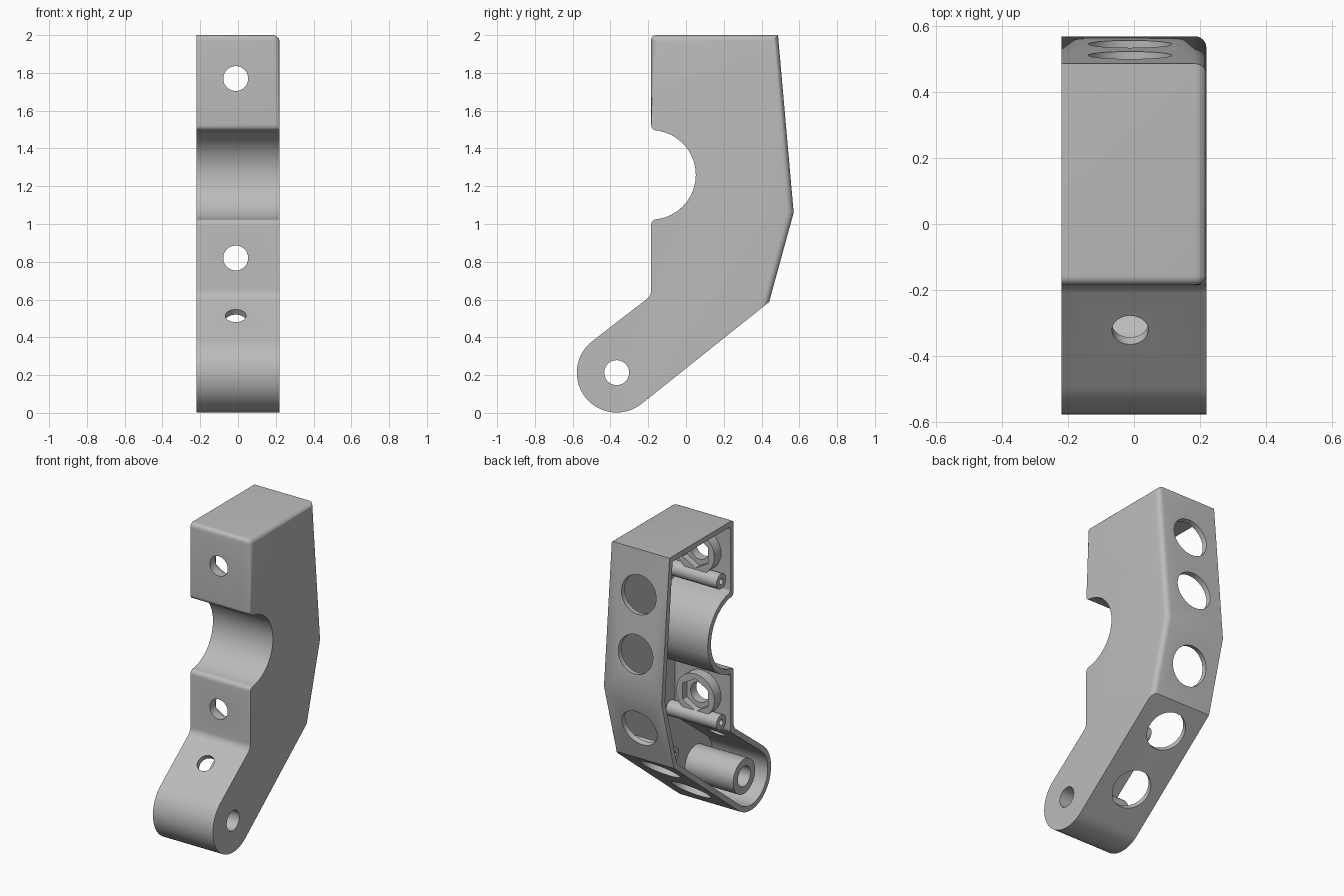
import bpy, bmesh, math
from mathutils import Vector

cube = bpy.data.objects.get("Cube")
if cube:
    bpy.data.objects.remove(cube, do_unlink=True)

HALF, WALL, AXIS_X = 0.22, 0.035, -0.012
PIVOT, PIVOT_R = Vector((-0.367, 0.213)), 0.211

grey = bpy.data.materials.new("light_grey")
grey.use_nodes = True
grey.diffuse_color = (0.5, 0.5, 0.5, 1)
grey.node_tree.nodes["Principled BSDF"].inputs["Base Color"].default_value = (0.5, 0.5, 0.5, 1)


def finish(name, bm):
    bmesh.ops.recalc_face_normals(bm, faces=bm.faces)
    mesh = bpy.data.meshes.new(name)
    bm.to_mesh(mesh)
    bm.free()
    mesh.materials.append(grey)
    ob = bpy.data.objects.new(name, mesh)
    bpy.context.collection.objects.link(ob)
    return ob


def activate(ob):
    bpy.ops.object.select_all(action='DESELECT')
    ob.select_set(True)
    bpy.context.view_layer.objects.active = ob


def cut(ob, cutter):
    """Subtract the cutter from the part, then discard the cutter."""
    mod = ob.modifiers.new("cut", 'BOOLEAN')
    mod.operation, mod.solver, mod.object = 'DIFFERENCE', 'EXACT', cutter
    activate(ob)
    bpy.ops.object.modifier_apply(modifier=mod.name)
    bpy.data.objects.remove(cutter, do_unlink=True)


def smooth(ob):
    activate(ob)
    bpy.ops.object.shade_smooth_by_angle(angle=math.radians(30))


def cylinder(name, start, end, radius, sides=40):
    start, end = Vector(start), Vector(end)
    bm = bmesh.new()
    bmesh.ops.create_cone(bm, cap_ends=True, segments=sides, radius1=radius,
                          radius2=radius, depth=(end - start).length)
    turn = (end - start).to_track_quat('Z', 'Y')
    bmesh.ops.rotate(bm, verts=bm.verts, matrix=turn.to_matrix())
    bmesh.ops.translate(bm, verts=bm.verts, vec=(start + end) / 2)
    return finish(name, bm)


def arc(centre, radius, a0, a1, n):
    return [centre + radius * Vector((math.cos(a), math.sin(a)))
            for a in (a0 + (a1 - a0) * i / n for i in range(n + 1))]


def tangent_angle(point, side):
    v = point - PIVOT
    return math.atan2(v.y, v.x) + side * math.acos(PIVOT_R / v.length)


def inset(points, d):
    """Mitred inward offset of a counter-clockwise outline."""
    out = []
    for i, p in enumerate(points):
        a = (p - points[i - 1]).normalized()
        b = (points[(i + 1) % len(points)] - p).normalized()
        na, nb = Vector((-a.y, a.x)), Vector((-b.y, b.x))
        out.append(p + (na + nb) * d / (1 + na.dot(nb)))
    return out


def fillet(points, indices, size):
    out = []
    for i, p in enumerate(points):
        if i not in indices:
            out.append(p)
            continue
        a = p + (points[i - 1] - p).normalized() * size
        b = p + (points[(i + 1) % len(points)] - p).normalized() * size
        for k in range(6):
            t = k / 5
            out.append(a * (1 - t) ** 2 + p * 2 * t * (1 - t) + b * t * t)
    return out


def prism(points, x0, x1):
    bm = bmesh.new()
    low = [bm.verts.new((x0, p.x, p.y)) for p in points]
    high = [bm.verts.new((x1, p.x, p.y)) for p in points]
    bm.faces.new(low)
    bm.faces.new(high)
    for i in range(len(points)):
        bm.faces.new((low[i - 1], low[i], high[i], high[i - 1]))
    bmesh.ops.recalc_face_normals(bm, faces=bm.faces)
    return bm


# Side outline, counter-clockwise in the y-z plane
knee, elbow = Vector((0.44, 0.587)), Vector((-0.185, 0.62))
back_mid, back_top = Vector((0.57, 1.06)), Vector((0.487, 2.0))
low_a, high_a = tangent_angle(knee, -1), tangent_angle(elbow, 1)
saddle = arc(Vector((-0.185, 1.26)), 0.237, math.pi / 2, -math.pi / 2, 20)
end_arc = arc(PIVOT, PIVOT_R, high_a, low_a + 2 * math.pi, 32)
outline = [knee, back_mid, back_top, Vector((-0.185, 2.0))] + saddle + [elbow] + end_arc
rounded = {3, 4, 24, 25}

# Hollow shell with a softened closed side
bm = prism(fillet(outline, rounded, 0.03), -HALF, HALF)
soft = []
for e in bm.edges:
    mid = (e.verts[0].co + e.verts[1].co) / 2
    if all(v.co.x > HALF - 0.001 for v in e.verts):
        if mid.z > 1.53 or (mid.y > 0.45 and mid.z > 0.6):
            soft.append(e)
bmesh.ops.bevel(bm, geom=soft, offset=0.035, segments=5, profile=0.5, affect='EDGES')
shell = finish("bracket_shell", bm)
cut(shell, finish("cavity", prism(fillet(inset(outline, WALL), rounded, 0.02),
                                  -HALF - 0.1, HALF - WALL)))


def wall_hole(a, b, distance, radius):
    """Round hole through the wall running from a to b."""
    d = (b - a).normalized()
    p, n = a + d * distance, Vector((-d.y, d.x)) * 0.06
    q, r = p + n, p - n
    cut(shell, cylinder("hole", (AXIS_X, q.x, q.y), (AXIS_X, r.x, r.y), radius))


# Large lightening holes along the back and underside
arm_end = end_arc[-1]
for a, b, dist in ((back_mid, back_top, 0.27), (back_mid, back_top, 0.655),
                   (knee, back_mid, 0.245), (knee, arm_end, 0.195), (knee, arm_end, 0.61)):
    wall_hole(a, b, dist, 0.127)
wall_hole(elbow, end_arc[0], 0.173, 0.055)

# Bolt bosses with hexagonal nut pockets
for name, z in (("upper_bolt_boss", 1.77), ("lower_bolt_boss", 0.82)):
    def at(y):
        return (AXIS_X, y, z)
    cut(shell, cylinder("hole", at(-0.3), at(-0.1), 0.066))
    boss = cylinder(name, at(-0.155), at(-0.08), 0.14)
    cut(boss, cylinder("hole", at(-0.3), at(0), 0.066))
    cut(boss, cylinder("pocket", at(-0.125), at(0), 0.108, 6))
    smooth(boss)

# Pivot tube at the lower end
px, pz = PIVOT
cut(shell, cylinder("hole", (0.1, px, pz), (0.3, px, pz), 0.066))
tube = cylinder("pivot_tube", (0.19, px, pz), (-0.17, px, pz), 0.115)
cut(tube, cylinder("hole", (0.3, px, pz), (-0.3, px, pz), 0.066))
smooth(tube)

# Cover screw posts
for name, y, z in (("upper_screw_post", -0.105, 1.61), ("lower_screw_post", -0.105, 0.675),
                   ("rear_screw_post", 0.385, 0.645)):
    post = cylinder(name, (0.19, y, z), (-0.185, y, z), 0.05, 24)
    cut(post, cylinder("hole", (-0.05, y, z), (-0.3, y, z), 0.02, 16))
    smooth(post)

smooth(shell)
